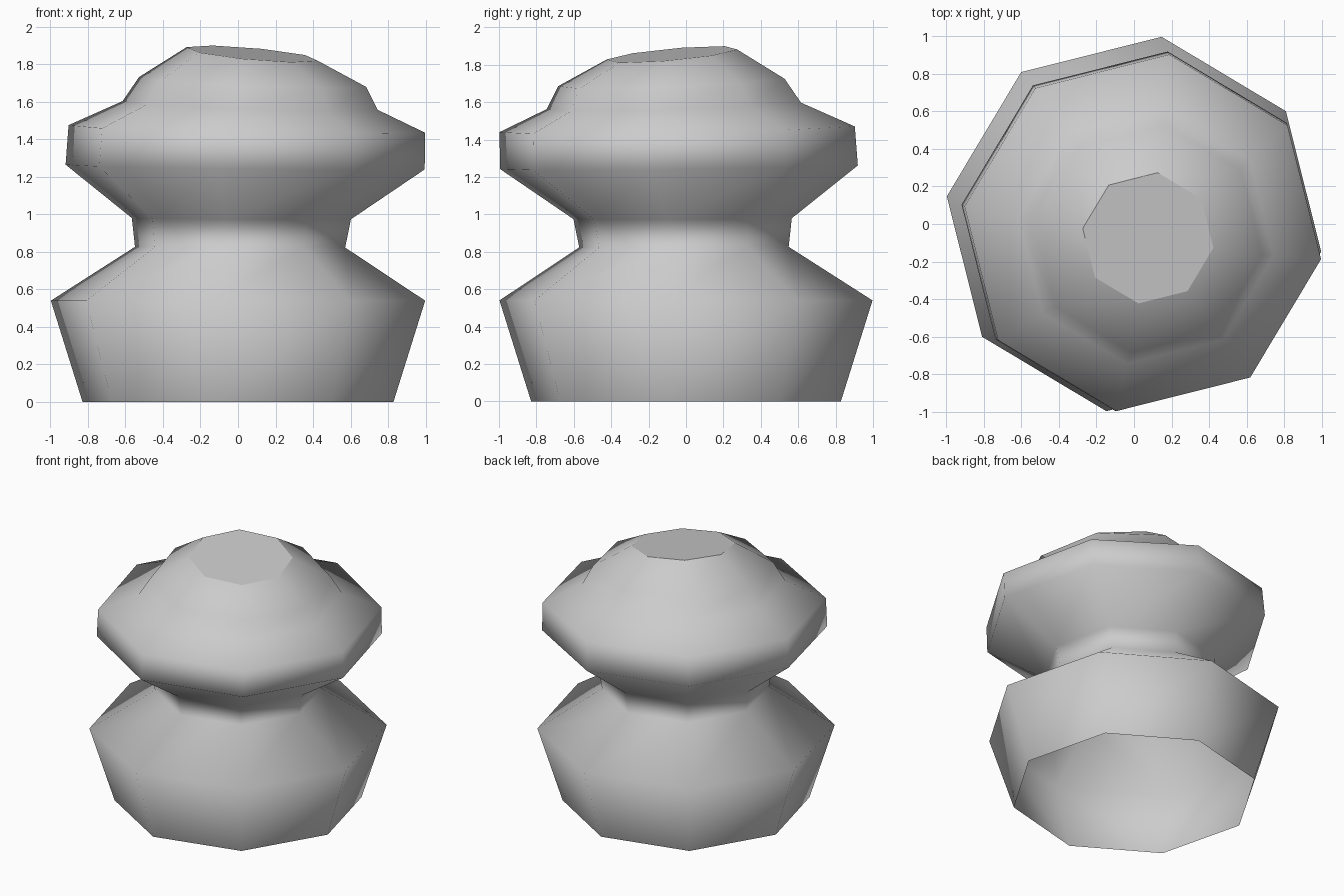
import bpy
import bmesh
import math

SIDES = 8
PHASE = math.radians(-8.4)

# Remove the default cube
cube = bpy.data.objects.get("Cube")
if cube:
    bpy.data.objects.remove(cube, do_unlink=True)

# Plain grey material
grey = bpy.data.materials.new("plain_grey")
grey.use_nodes = True
colour = (0.6, 0.6, 0.6, 1.0)
grey.diffuse_color = colour
grey.node_tree.nodes["Principled BSDF"].inputs["Base Color"].default_value = colour

# Profile rings: height, radius, sideways lean, tilt
rings = [
    (0.0, 0.837, 0.0, 0.0),
    (0.54, 1.008, 0.0, 0.0),
    (0.825, 0.566, 0.011, 0.003),
    (0.977, 0.59, 0.018, 0.005),
    (1.252, 0.967, 0.038, 0.0115),
    (1.455, 0.96, 0.047, 0.0185),
    (1.58, 0.687, 0.065, 0.03),
    (1.705, 0.612, 0.078, 0.038),
    (1.855, 0.352, 0.075, 0.09),
]


def add_ring(bm, height, radius, lean, tilt):
    """Octagon that leans and tips towards the front left."""
    verts = []
    for i in range(SIDES):
        angle = PHASE + i * math.tau / SIDES
        dx, dy = radius * math.cos(angle), radius * math.sin(angle)
        verts.append(bm.verts.new((lean + dx, dy - lean, height + tilt * (dy - dx))))
    return verts


# Leaning faceted body, open underneath
bm = bmesh.new()
loops = [add_ring(bm, *ring) for ring in rings]
for low, high in zip(loops, loops[1:]):
    for i in range(SIDES):
        j = (i + 1) % SIDES
        face = bm.faces.new((low[i], low[j], high[j], high[i]))
        face.smooth = True

# Flat top facet with a crisp rim
bm.faces.new(loops[-1]).smooth = False

mesh = bpy.data.meshes.new("leaning_body")
bm.to_mesh(mesh)
bm.free()
mesh.materials.append(grey)
body = bpy.data.objects.new("leaning_body", mesh)
bpy.context.collection.objects.link(body)
